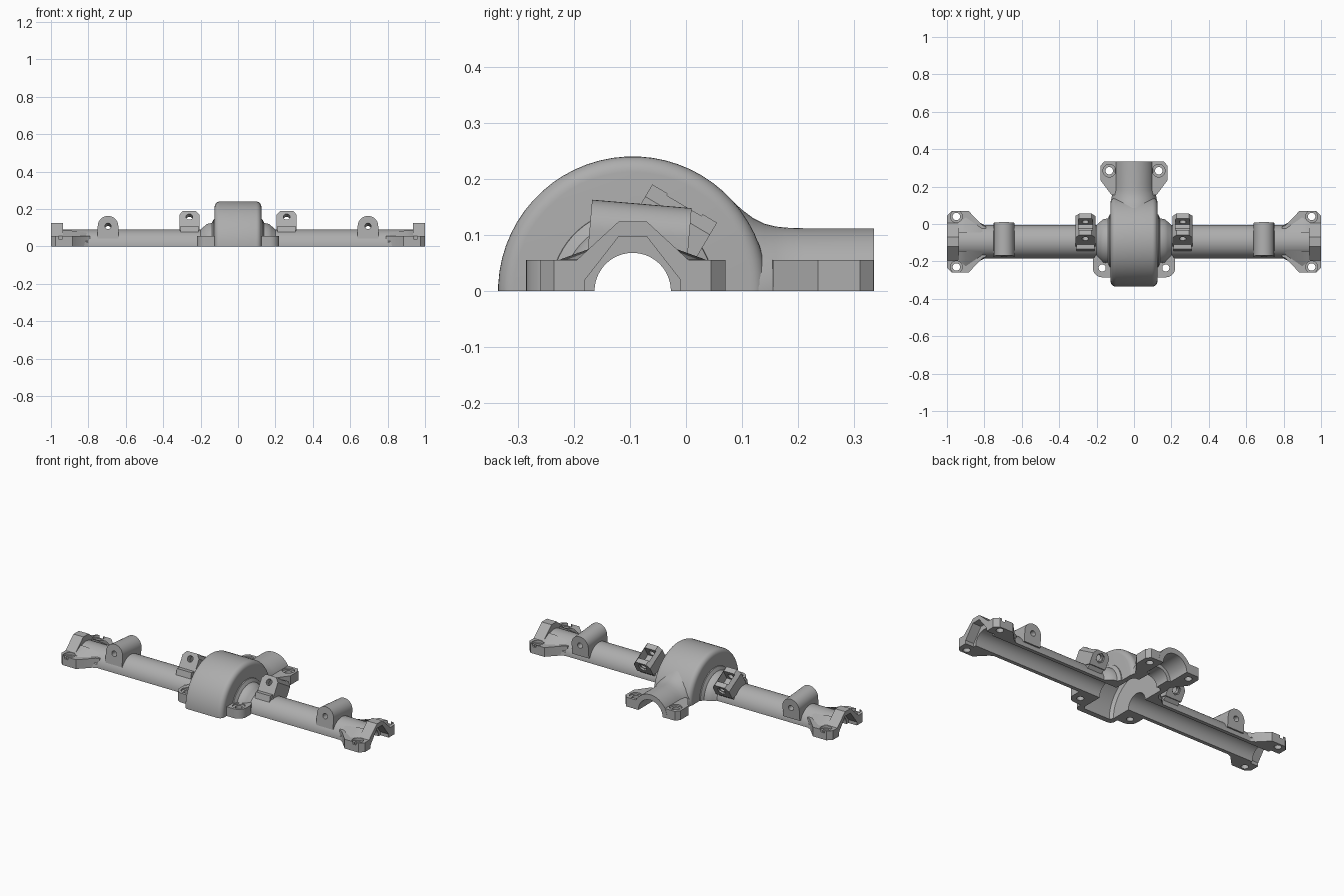
import bpy, bmesh
from math import sin, cos, pi
from mathutils import Vector

cube = bpy.data.objects.get("Cube")
if cube:
    bpy.data.objects.remove(cube, do_unlink=True)

metal = bpy.data.materials.new("cast grey")
metal.use_nodes = True
GREY = (0.42, 0.42, 0.42, 1)
metal.diffuse_color = GREY
metal.node_tree.nodes["Principled BSDF"].inputs["Base Color"].default_value = GREY

AXLE_Y = -0.095
SEG = 64


def loft(name, rings):
    """Closed solid through rings of equal point count."""
    bm = bmesh.new()
    loops = [[bm.verts.new(p) for p in ring] for ring in rings]
    n = len(loops[0])
    for a, b in zip(loops, loops[1:]):
        for i in range(n):
            j = (i + 1) % n
            bm.faces.new((a[i], a[j], b[j], b[i]))
    bm.faces.new(loops[0])
    bm.faces.new(loops[-1])
    bmesh.ops.recalc_face_normals(bm, faces=bm.faces[:])
    mesh = bpy.data.meshes.new(name)
    bm.to_mesh(mesh)
    bm.free()
    mesh.materials.append(metal)
    ob = bpy.data.objects.new(name, mesh)
    bpy.context.collection.objects.link(ob)
    return ob


def circle(rx, ry=None, n=SEG):
    ry = rx if ry is None else ry
    return [(rx * cos(2 * pi * (i + .5) / n), ry * sin(2 * pi * (i + .5) / n)) for i in range(n)]


def along_x(name, profile):
    """Turned about the axle line from (x, radius) pairs."""
    return loft(name, [[(x, AXLE_Y + a, b) for a, b in circle(r)] for x, r in profile])


def along_y(name, profile):
    """Turned about the pinion line from (y, x radius, z radius)."""
    return loft(name, [[(a, y, b) for a, b in circle(rx, rz)] for y, rx, rz in profile])


def plan(name, pts, z0, z1):
    return loft(name, [[(x, y, z) for x, y in pts] for z in (z0, z1)])


def section(name, pts, x0, x1):
    """Prism along x from (offset from axle line, z) points."""
    return loft(name, [[(x, AXLE_Y + v, z) for v, z in pts] for x in (x0, x1)])


def disc(name, x, y, r, z0, z1):
    return plan(name, [(x + a, y + b) for a, b in circle(r, n=32)], z0, z1)


def tilted(name, pts_by_depth, x, start, direction):
    """Loft along a tilted line in the yz plane; points are (across, up)."""
    u = Vector((0, *direction)).normalized()
    w = Vector((0, -u.z, u.y))
    base = Vector((x, *start))
    return loft(name, [[base + u * d + w * h + Vector((a, 0, 0)) for a, h in pts]
                       for d, pts in pts_by_depth])


def box_pts(x0, x1, y0, y1):
    return [(x0, y0), (x1, y0), (x1, y1), (x0, y1)]


parts, cutters = [], []

# Shared cutters: split plane, axle bore, gear cavity, pinion bore
common = [
    plan("cut_ground", box_pts(-2, 2, -2, 2), -1, 0),
    along_x("cut_bore", [(-1.2, .068), (1.2, .068)]),
    along_x("cut_cavity", [(-.098, .19), (-.085, .208), (.085, .208), (.098, .19)]),
    along_y("cut_pinion", [(.02, .06, .06), (.2, .06, .06), (.201, .08, .08), (.5, .08, .08)]),
]
cutters += common


def part(ob, extra=()):
    parts.append((ob, common + list(extra)))
    cutters.extend(extra)


def bolt_hole(x, y, r, seat_r, seat_z):
    return [disc("cut_hole", x, y, r, -.1, .2), disc("cut_seat", x, y, seat_r, seat_z, .2)]


# Central gear casing with rounded rims
half = [(.125 - .028 * (1 - cos(t * pi / 12)), .24 - .028 * (1 - sin(t * pi / 12))) for t in range(7)]
part(along_x("gear_casing", [(-x, r) for x, r in half] + [(x, r) for x, r in half[::-1]]))

# Pinion neck flowing out of the casing
part(along_y("pinion_neck", [
    (.0, .122, .2), (.07, .124, .172), (.1, .124, .145), (.12, .123, .13), (.14, .121, .12),
    (.16, .116, .115), (.18, .111, .113), (.21, .11, .112), (.335, .11, .112)]))

for s, side in ((1, "left"), (-1, "right")):
    # Axle tube and stepped hub
    part(along_x(side + "_axle_tube", [(s * .1, .09), (s * .96, .09)]))
    part(along_x(side + "_hub", [(s * .1, .15), (s * .13, .145), (s * .14, .125), (s * .165, .12),
                                 (s * .18, .108), (s * .2, .09)]))

    # Pinion flange ear
    ear = [(0, .15), (.12, .155), (.18, .235), (.18, .31), (.16, .334), (0, .334)]
    part(plan(side + "_pinion_ear", [(s * x, y) for x, y in ear], -.02, .055),
         bolt_hole(s * .132, .285, .02, .034, .045))

    # Casing front lug
    holes = bolt_hole(s * .17, -.235, .019, .034, .047)
    rounded = [(.17 + .05 * cos(t * pi / 16), -.235 + .05 * sin(t * pi / 16)) for t in range(-8, 1)]
    lug = [(.1, -.285)] + rounded + [(.22, -.19), (.2, -.16), (.1, -.16)]
    part(plan(side + "_casing_lug", [(s * x, y) for x, y in lug], -.02, .055), holes)

    # Link mount: tilted chamfered block with pocket and through hole
    start, way = (-.06, .19), (.115, -.068)

    def block(bottom):
        return [(-.054, bottom), (-.054, -.025), (-.034, 0), (.034, 0), (.054, -.025), (.054, bottom)]
    pocket = tilted("cut_pocket", [(d, box_pts(-.037, .037, -.065, .1)) for d in (.032, .104)],
                    s * .26, start, way)
    pin = [(a, b - .037) for a, b in circle(.018, n=24)]
    seat = [(a, b - .037) for a, b in circle(.027, n=6)]
    part(tilted(side + "_link_mount", [(0, block(-.13)), (.134, block(-.085))], s * .26, start, way),
         [pocket, tilted("cut_pin", [(-.1, pin), (.3, pin)], s * .26, start, way),
          tilted("cut_nut", [(.124, seat), (.3, seat)], s * .26, start, way)])
    # Web joining the link mount to the tube
    web = [(-.06, .03), (-.04, .11), (.07, .1), (.11, .06), (.08, .03)]
    part(section(side + "_link_web", web, s * .212, s * .308))

    # Shock mount: arched boss lying across the tube
    arch = [(.055 * cos(t * pi / 20), .055 * sin(t * pi / 20)) for t in range(21)]
    arch += [(-.055, -.065), (.055, -.065)]
    eye = circle(.016, n=24)
    start, way = (-.172, .108), (.177, -.015)
    part(tilted(side + "_shock_mount", [(0, arch), (.178, arch)], s * .695, start, way),
         [tilted("cut_eye", [(-.1, eye), (.4, eye)], s * .695, start, way)])

    # End knuckle: flange, angular arch and stepped cup
    cup_pts = [(-.085, -.1), (-.085, .02), (-.025, .097), (.025, .097), (.085, .02), (.085, -.1)]
    cup = section("cut_cup", cup_pts, s * .945, s * 1.1)
    edge = [(.79, .08), (.81, .088), (.885, .165), (.975, .165), (1, .14)]
    edge = edge + [(x, -v) for x, v in edge[::-1]]
    holes = [cup]
    for v in (.135, -.135):
        holes += bolt_hole(s * .95, AXLE_Y + v, .02, .032, .04)
    part(plan(side + "_end_flange", [(s * x, AXLE_Y + v) for x, v in edge], -.02, .055), holes)
    outer = [(-.1, -.02), (-.1, .055), (-.025, .124), (.025, .124), (.1, .055), (.1, -.02)]
    part(section(side + "_end_arch", outer, s * .935, s * 1), [])
    parts[-1][1].append(cup)
    parts[[p[0].name for p in parts].index(side + "_axle_tube")][1].append(cup)

    # Sloped gussets from tube to flange
    for k, end in ((1, "rear"), (-1, "front")):
        gusset = [[(s * .8, AXLE_Y + k * v, z) for v, z in ((.05, 0), (.05, .072), (.088, .02), (.09, 0))],
                  [(s * .9, AXLE_Y + k * v, z) for v, z in ((.05, 0), (.05, .085), (.13, .056), (.14, 0))],
                  [(s * .94, AXLE_Y + k * v, z) for v, z in ((.05, 0), (.05, .085), (.1, .056), (.1, 0))]]
        part(loft(side + "_" + end + "_gusset", gusset))

# Cut every part, then bake the result and smooth the curved faces
for ob, cuts in parts:
    for c in cuts:
        mod = ob.modifiers.new("cut", "BOOLEAN")
        mod.operation, mod.solver, mod.object = "DIFFERENCE", "EXACT", c
bpy.context.view_layer.update()
graph = bpy.context.evaluated_depsgraph_get()
baked = [(ob, bpy.data.meshes.new_from_object(ob.evaluated_get(graph))) for ob, _ in parts]
for ob, mesh in baked:
    ob.modifiers.clear()
    ob.data = mesh
for c in cutters:
    bpy.data.objects.remove(c, do_unlink=True)
for ob, _ in baked:
    bpy.ops.object.select_all(action="DESELECT")
    ob.select_set(True)
    bpy.context.view_layer.objects.active = ob
    bpy.ops.object.shade_smooth_by_angle(angle=pi / 6)
